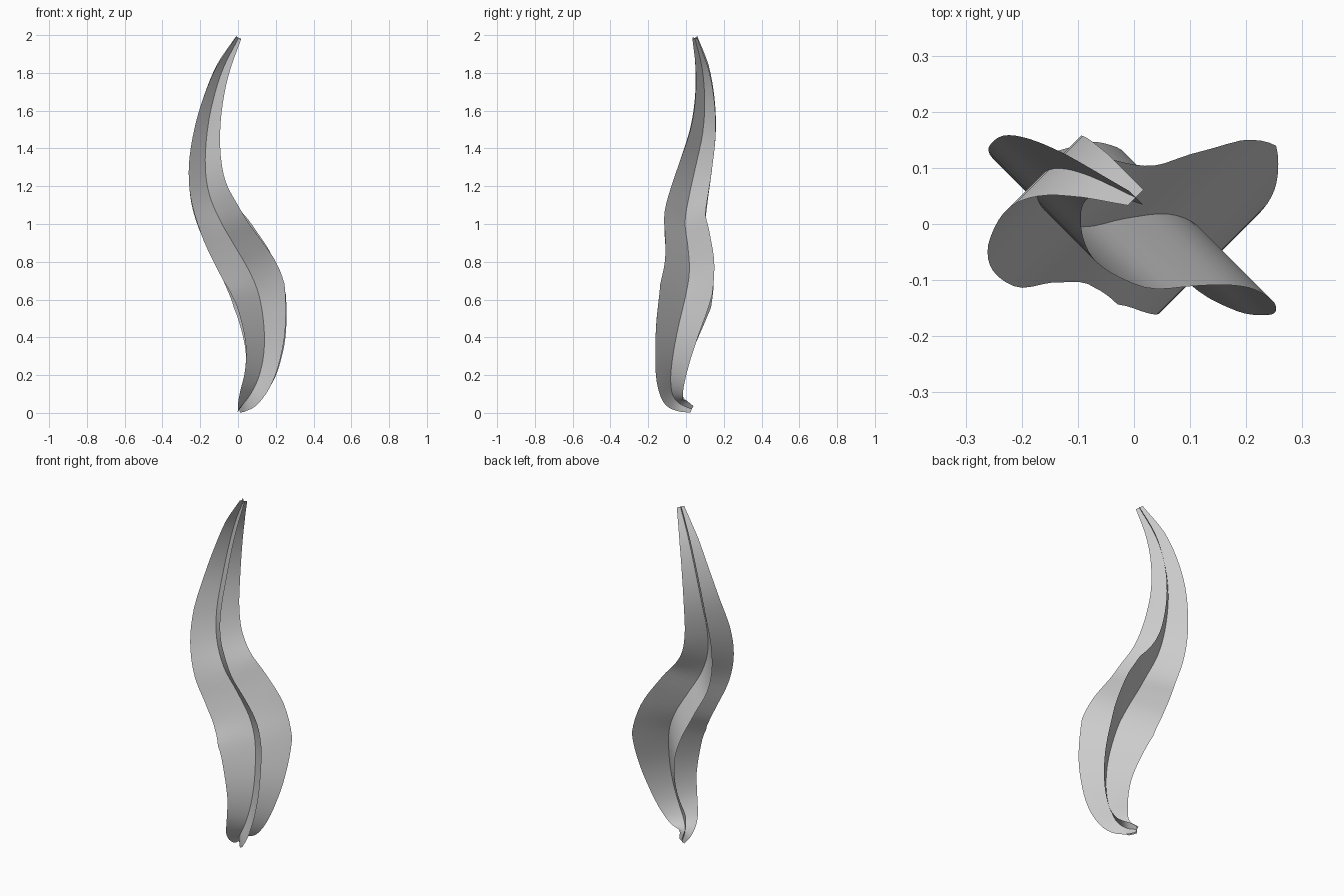
import bpy
from mathutils import Vector

if "Cube" in bpy.data.objects:
    bpy.data.objects.remove(bpy.data.objects["Cube"])

# Centre line of the blades: x, y, z, half width
SPINE = [
    (0.005, 0.030, 0.020, 0.020),
    (0.030, -0.035, 0.050, 0.045),
    (0.067, -0.072, 0.100, 0.080),
    (0.110, -0.081, 0.190, 0.108),
    (0.136, -0.068, 0.310, 0.133),
    (0.138, -0.042, 0.450, 0.165),
    (0.112, -0.002, 0.620, 0.200),
    (0.060, 0.018, 0.750, 0.195),
    (-0.015, 0.010, 0.880, 0.180),
    (-0.090, -0.005, 1.010, 0.163),
    (-0.150, 0.017, 1.150, 0.143),
    (-0.173, 0.050, 1.300, 0.124),
    (-0.164, 0.088, 1.480, 0.098),
    (-0.133, 0.099, 1.650, 0.075),
    (-0.080, 0.086, 1.820, 0.052),
    (0.003, 0.047, 1.985, 0.020),
]
STEPS = 4


def smooth_path(points):
    """Catmull-Rom samples of the centre line; width stays linear."""
    pts = [Vector(p[:3]) for p in points]
    ext = [2 * pts[0] - pts[1]] + pts + [2 * pts[-1] - pts[-2]]
    path = []
    for i in range(len(pts) - 1):
        a, b, c, d = ext[i:i + 4]
        for s in range(STEPS):
            t = s / STEPS
            p = 0.5 * (2 * b + (c - a) * t + (2 * a - 5 * b + 4 * c - d) * t ** 2
                       + (3 * b - a - 3 * c + d) * t ** 3)
            path.append((p, points[i][3] * (1 - t) + points[i + 1][3] * t))
    path.append((pts[-1], points[-1][3]))
    return path


def make_blade(name, side, path):
    """Ribbon spread to both sides of the centre line, square to it."""
    verts, faces = [], []
    side = Vector(side).normalized()
    for i, (p, w) in enumerate(path):
        before, after = path[max(i - 1, 0)][0], path[min(i + 1, len(path) - 1)][0]
        # tangent projected into the plane of the blade
        run = (after - before).dot(side)
        rise = (after - before).z
        across = (side * rise - Vector((0, 0, run))).normalized()
        verts += [p - across * w, p, p + across * w]
    for i in range(len(path) - 1):
        for k in range(2):
            a = 3 * i + k
            faces.append((a, a + 1, a + 4, a + 3))
    mesh = bpy.data.meshes.new(name)
    mesh.from_pydata(verts, [], faces)
    mesh.shade_smooth()
    obj = bpy.data.objects.new(name, mesh)
    bpy.context.collection.objects.link(obj)
    return obj


# Two crossed, S-bent leaf blades sharing one centre line
path = smooth_path(SPINE)
make_blade("leaf_blade_wide", (1, 1, 0), path)
make_blade("leaf_blade_cross", (1, -1, 0), path)
